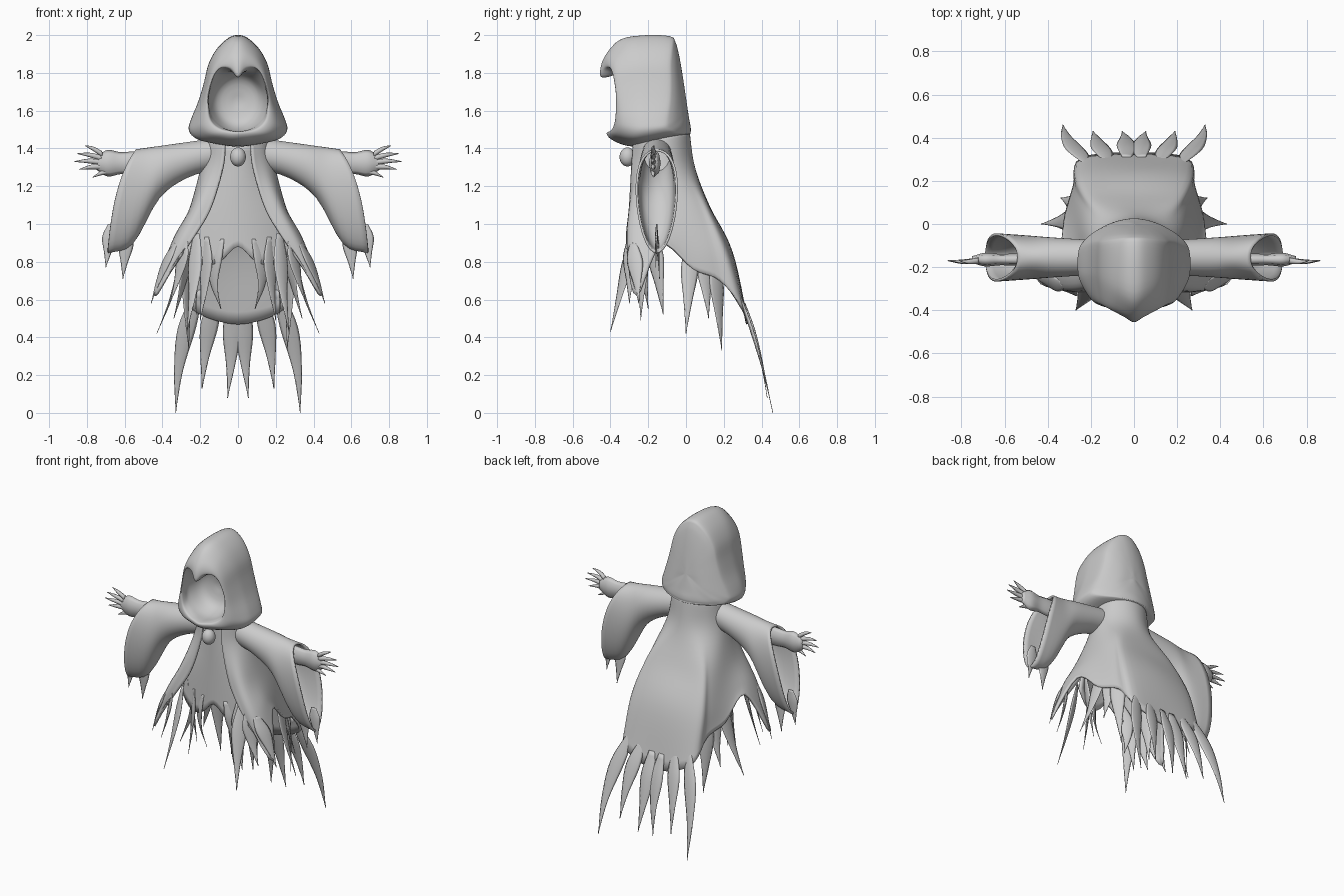
import bpy, bmesh, math
from mathutils import Vector as V

if "Cube" in bpy.data.objects:
    bpy.data.objects.remove(bpy.data.objects["Cube"])

cloth = bpy.data.materials.new("grey cloth")
cloth.diffuse_color = (0.6, 0.6, 0.6, 1)
cloth.use_nodes = True
cloth.node_tree.nodes["Principled BSDF"].inputs["Base Color"].default_value = cloth.diffuse_color


def smooth_path(pts, n, closed=False):
    """Catmull-Rom points passing through pts, n steps per span."""
    pts = [V(p) for p in pts]
    c, out = len(pts), []
    for i in range(c if closed else c - 1):
        if closed:
            a, b, d, e = (pts[(i + k) % c] for k in (-1, 0, 1, 2))
        else:
            b, d = pts[i], pts[i + 1]
            a = pts[i - 1] if i else b * 2 - d
            e = pts[i + 2] if i + 2 < c else d * 2 - b
        for k in range(n):
            t = k / n
            out.append(0.5 * (2 * b + (d - a) * t + (2 * a - 5 * b + 4 * d - e) * t * t
                              + (3 * b - a - 3 * d + e) * t ** 3))
    if not closed:
        out.append(pts[-1])
    return out


def skin(name, rows, closed=False, thick=0, cap=False, side=1):
    """Skin a grid of points; closed joins the ends of each row."""
    bm = bmesh.new()
    grid = [[bm.verts.new((p[0] * side, p[1], p[2])) for p in r] for r in rows]
    n = len(rows[0])
    for r, s in zip(grid, grid[1:]):
        for i in range(n if closed else n - 1):
            j = (i + 1) % n
            bm.faces.new((r[i], r[j], s[j], s[i]))
    if cap:
        bm.faces.new(grid[0])
        bm.faces.new(grid[-1])
    bmesh.ops.remove_doubles(bm, verts=bm.verts, dist=0.0003)
    bmesh.ops.recalc_face_normals(bm, faces=bm.faces)
    me = bpy.data.meshes.new(name)
    bm.to_mesh(me)
    bm.free()
    me.polygons.foreach_set("use_smooth", [True] * len(me.polygons))
    me.materials.append(cloth)
    ob = bpy.data.objects.new(name, me)
    bpy.context.collection.objects.link(ob)
    if thick:
        m = ob.modifiers.new("thickness", 'SOLIDIFY')
        m.thickness, m.offset = thick, 0
    return ob


def patch(name, rows, nu, nv, closed=False, **kw):
    """Smooth surface through a coarse grid of points."""
    rows = [smooth_path(r, nu, closed) for r in rows]
    cols = [smooth_path(c, nv) for c in zip(*rows)]
    return skin(name, list(zip(*cols)), closed, **kw)


def blade(name, pts, widths, flat=0.3, wide=None, side=1):
    """Flattened tapering strand along a path."""
    path = smooth_path(pts, 5)
    ws = [w.x for w in smooth_path([(w, 0, 0) for w in widths], 5)]
    mid = path[len(path) // 2]
    w_dir = V(wide) if wide else V((-(mid.y + 0.05), mid.x, 0)).normalized()
    rows = []
    for i, p in enumerate(path):
        t = (path[min(i + 1, len(path) - 1)] - path[max(i - 1, 0)]).normalized()
        n = t.cross(w_dir).normalized()
        w = max(ws[i], 0.002)
        rows.append([p + w_dir * w * math.cos(a) + n * max(w * flat, 0.0015) * math.sin(a)
                     for a in (k * math.pi / 4 for k in range(8))])
    return skin(name, rows, True, cap=True, side=side)


def strand(name, root, tip, bow, width, side, wide=None, lift=0):
    """Torn strip from root to tip, bowed sideways and backwards."""
    a, b = V(root), V(tip)
    pts = [a.lerp(b, t) + V((bow, lift, 0)) * (4 * t * (1 - t)) for t in (0, .3, .65, 1)]
    blade(name, pts, (width * .45, width, width * .5, 0), .2, wide, side)


# Hood: sections run from the back, over the shell, round the rim and inside
outer = [(0, 2.0), (.05, 1.985), (.11, 1.93), (.155, 1.85), (.18, 1.75), (.21, 1.65),
         (.25, 1.55), (.26, 1.49), (.22, 1.445), (.12, 1.42), (0, 1.405)]
inner = [(0, 1.775), (.04, 1.815), (.09, 1.82), (.125, 1.78), (.15, 1.70), (.155, 1.64),
         (.145, 1.57), (.12, 1.53), (.08, 1.505), (.04, 1.495), (0, 1.49)]


def hood_row(fn):
    half = []
    for k, (o, i) in enumerate(zip(outer, inner)):
        rim = -.37 - (.085 if i[1] > 1.64 else .05) * (1 - i[0] / .155)
        x, y, z = fn(o, i, rim, k * math.pi / 10)
        z += max(0, 1.55 - z) / 0.15 * max(0, y + 0.25) * 0.25
        half.append((x, y, z))
    return half + [(-x, y, z) for x, y, z in half[-2:0:-1]]


def shell(s, dy, fixed=None):
    def fn(o, i, rim, a):
        x, z = o[0] * s, 1.66 + (o[1] - 1.66) * s
        return x, (0.025 - 0.15 * (z - 1.5) - dy - 1.7 * x * x if fixed is None else fixed), z
    return hood_row(fn)


def front(m, dy):
    return hood_row(lambda o, i, rim, a:
                    (o[0] + (i[0] - o[0]) * m, rim + dy, o[1] + (i[1] - o[1]) * m))


def cavity(s, y0):
    return hood_row(lambda o, i, rim, a:
                    (.155 * s * math.sin(a), y0, 1.65 + .16 * s * math.cos(a)))


patch("hood", [shell(0, 0), shell(.4, 0), shell(.7, .003), shell(.9, .012), shell(.98, .035),
               shell(1, 0, -.2), front(.1, .11), front(.5, .025), front(.88, 0), front(1, .025),
               cavity(.98, -.3), cavity(.7, -.22), cavity(0, -.19)], 4, 4, closed=True)

# Cape: shoulders follow an ellipse; each column then has a waist, hip and hem point
falls = [((.14, -.295), (.22, -.31, .95), (.30, -.31, .84)),
         ((.22, -.28), (.33, -.29, .88), (.44, -.26, .62)),
         ((.245, -.17), (.315, -.17, .96), (.345, -.13, .89)),
         ((.24, -.02), (.285, .02, .9), (.315, .04, .76)),
         ((.215, .07), (.26, .14, .88), (.275, .18, .7)),
         ((.18, .11), (.235, .215, .85), (.245, .30, .55)),
         ((0, .12), (0, .24, .85), (0, .325, .47))]
half = []
for i, (waist, hip, hem) in enumerate(falls):
    a = math.radians(25 + 155 * i / 6)
    s, c = math.sin(a), math.cos(a)
    half.append([(.16 * s, -.14 - .15 * c, 1.465 - .035 * c), (.19 * s, -.13 - .17 * c, 1.3),
                 (*waist, 1.09), hip, hem])
columns = half + [[(-x, y, z) for x, y, z in c] for c in half[-2::-1]]
patch("cape", columns, 6, 5, thick=0.015)

# Inner robe behind the open front, with an arched hem
robe = []
for k in range(-3, 4):
    x = k / 3
    hem = .88 - .1 * abs(math.sin(x * math.pi * .9))
    robe.append([(x * w, -.25 + .08 * x * x, z) for w, z in
                 ((.13, 1.42), (.17, 1.25), (.25, 1.05), (.29, hem))])
patch("inner_robe", robe, 5, 4, thick=0.015)

# Clasp at the neck
bpy.ops.mesh.primitive_uv_sphere_add(segments=20, ring_count=12, radius=.042, location=(0, -.31, 1.355))
clasp = bpy.context.object
clasp.name = "clasp"
clasp.scale = (1, 1, 1.2)
clasp.data.materials.append(cloth)
bpy.ops.object.shade_smooth()

# Sleeve rings hang from the arm line: top x, bend x z, bottom x z
sleeve = [(.10, .10, 1.38, .10, 1.30), (.25, .26, 1.34, .27, 1.25), (.38, .39, 1.3, .42, 1.14),
          (.47, .50, 1.22, .56, .90), (.54, .66, 1.25, .69, .85)]
sleeve_rows = []
for i, (tx, bx, bz, lx, lz) in enumerate(sleeve):
    ring = []
    for k in range(14):
        a = k * math.tau / 14
        t = (1 - math.cos(a)) / 2
        x, z = ((1 - t) ** 2 * p + 2 * t * (1 - t) * q + t * t * r
                for p, q, r in ((tx, bx, lx), (1.465 - .14 * tx, bz, lz)))
        ring.append((x, -.155 + (.07 + .009 * i) * math.sin(a), z))
    sleeve_rows.append(ring)

# Torn strands: root, tip, sideways bow
strands = {"side_point": ((.28, .03, .92), (.43, 0, .42), -.02),
           "side_back": ((.265, .09, .87), (.34, .12, .5), -.01),
           "rear_side": ((.255, .15, .84), (.26, .19, .33), .01),
           "panel_tip": ((.33, -.28, .9), (.46, -.25, .58), .01),
           "front_long": ((.22, -.27, .95), (.27, -.4, .43), -.01),
           "front_edge": ((.28, -.295, .92), (.36, -.3, .58), -.01),
           "front_curl": ((.09, -.245, .92), (.09, -.2, .55), .04),
           "front_inner": ((.17, -.225, .93), (.20, -.24, .49), -.01),
           "middle_strand": ((.24, -.18, .96), (.22, -.12, .52), 0)}

for side, tag in ((1, "left"), (-1, "right")):
    patch("sleeve_" + tag, sleeve_rows, 3, 4, closed=True, thick=0.012, side=side)
    for name, (root, tip, bow) in strands.items():
        strand(name + "_" + tag, root, tip, bow, .048, side)
    # Points at the bottom of the sleeve
    for n, rx, tip in ((1, .67, (.70, -.16, .77)), (2, .585, (.61, -.14, .71))):
        strand(f"sleeve_tip_{n}_{tag}", (rx, -.155, 1.03 - .03 * n), tip, 0, .04, side, (1, 0, 0))
    # Tail ribbons
    for i, tip in enumerate(((.055, .43, .08), (.19, .43, .13), (.33, .46, 0))):
        strand(f"tail_{i + 1}_{tag}", (.035 + .086 * i, .31 - .018 * i, .58 + .035 * i),
               tip, .02 * (i - .5), .048, side, (1, .1, 0), .015)
    # Forearm and palm
    blade("arm_" + tag, [(x, -.165, 1.322) for x in (.40, .54, .62, .69, .75)],
          (.06, .063, .058, .07, .035), .45, (0, 0, 1), side)
    # Fingers fan out from the palm, the thumb points down
    for i, reach in enumerate((.81, .85, .865, .84, .77)):
        z0, z1 = 1.37 - .022 * i, 1.415 - .042 * i
        x0 = .72 if i < 4 else .68
        pts = [(x0, -.17, z0), ((x0 + reach) / 2, -.175, (z0 + z1) / 2 + .005), (reach, -.17, z1)]
        blade(f"finger_{i + 1}_{tag}", pts, (.016, .012, .002), .9, (0, 0, 1), side)
